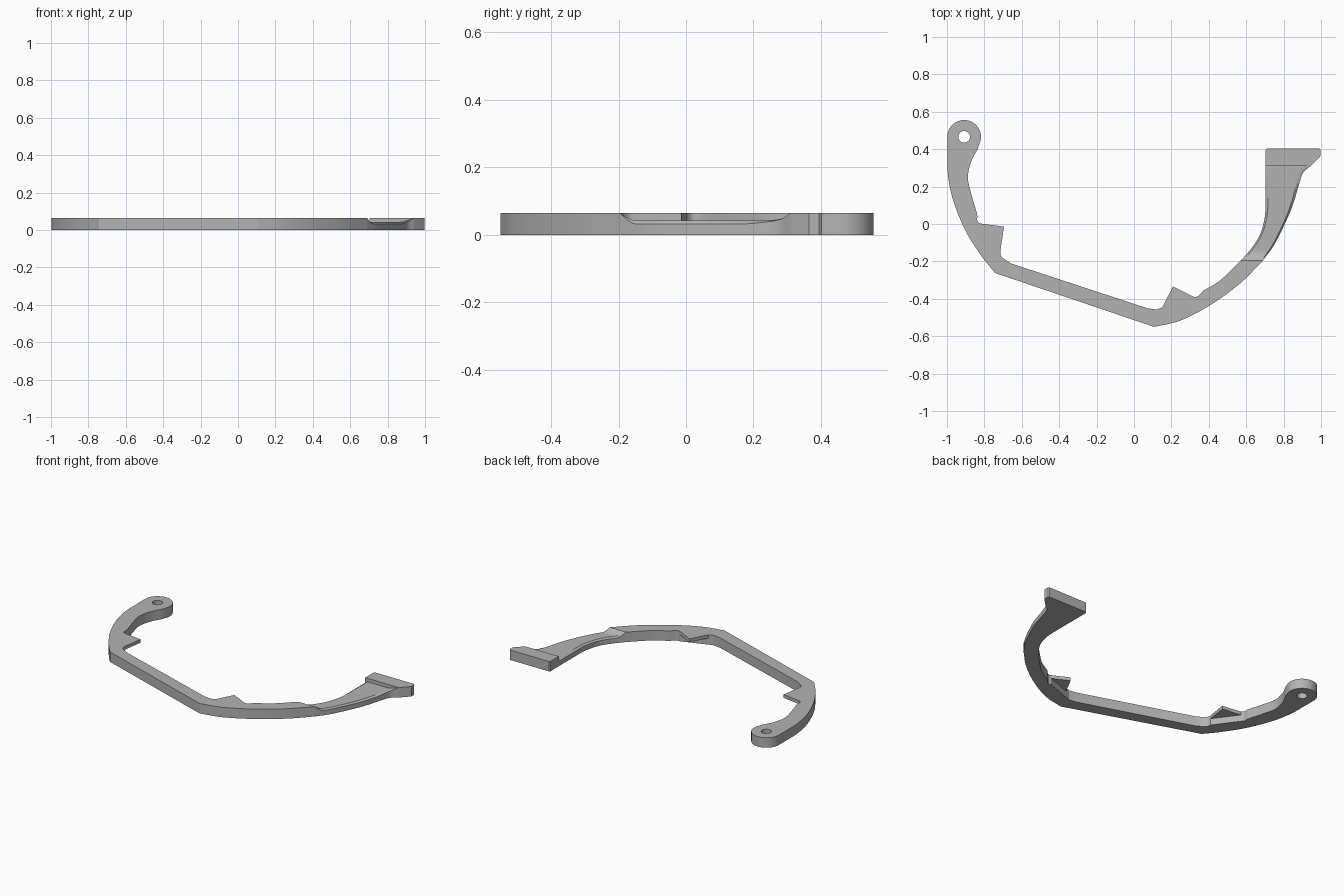
import bpy, bmesh, math
from mathutils import Vector

cube = bpy.data.objects.get("Cube")
if cube:
    bpy.data.objects.remove(cube, do_unlink=True)

TOP = 0.065      # full thickness
FLOOR = 0.042    # height of the thinned arm
CHAMFER = 0.01

grey = bpy.data.materials.new("plain grey")
grey.use_nodes = True
grey.diffuse_color = (0.45, 0.45, 0.45, 1)
grey.node_tree.nodes["Principled BSDF"].inputs["Base Color"].default_value = (0.45, 0.45, 0.45, 1)


def smooth(points, n=6):
    """Rounded path through the points, n steps per span."""
    p = [Vector(q) for q in points]
    p = [2 * p[0] - p[1]] + p + [2 * p[-1] - p[-2]]
    out = []
    for a, b, c, d in zip(p, p[1:], p[2:], p[3:]):
        for i in range(n):
            t = i / n
            out.append(0.5 * (2 * b + (c - a) * t + (2 * a - 5 * b + 4 * c - d) * t ** 2
                              + (3 * b - a - 3 * c + d) * t ** 3))
    return out + [p[-2]]


def arc(centre, radius, start, end, n):
    return [Vector((centre[0] + radius * math.cos(math.radians(start + (end - start) * i / n)),
                    centre[1] + radius * math.sin(math.radians(start + (end - start) * i / n))))
            for i in range(n + 1)]


def finish(obj):
    bpy.ops.object.select_all(action='DESELECT')
    obj.select_set(True)
    bpy.context.view_layer.objects.active = obj
    if obj.type == 'CURVE':
        bpy.ops.object.convert(target='MESH')
    obj = bpy.context.view_layer.objects.active
    bm = bmesh.new()
    bm.from_mesh(obj.data)
    bmesh.ops.remove_doubles(bm, verts=bm.verts, dist=0.0002)
    bmesh.ops.recalc_face_normals(bm, faces=bm.faces)
    bm.to_mesh(obj.data)
    bm.free()
    obj.data.materials.clear()
    obj.data.materials.append(grey)
    bpy.ops.object.shade_smooth_by_angle(angle=math.radians(25))


def plate(name, loops, z0, z1):
    """Flat outline with optional holes, extruded from z0 to z1."""
    curve = bpy.data.curves.new(name, 'CURVE')
    curve.dimensions = '2D'
    curve.fill_mode = 'BOTH'
    curve.extrude = (z1 - z0) / 2
    for loop in loops:
        spline = curve.splines.new('POLY')
        spline.points.add(len(loop) - 1)
        for pt, q in zip(spline.points, loop):
            pt.co = (q[0], q[1], 0, 1)
        spline.use_cyclic_u = True
    obj = bpy.data.objects.new(name, curve)
    bpy.context.collection.objects.link(obj)
    obj.location.z = (z0 + z1) / 2
    finish(obj)


# Main frame: pierced eye, curved hook, straight bar and lower bow
eye = (-0.908, 0.466)
hook_outer = smooth([(-0.998, 0.40), (-0.995, 0.265), (-0.968, 0.13), (-0.904, -0.03),
                     (-0.82, -0.165), (-0.743, -0.262)])
bow_outer = smooth([(0.107, -0.55), (0.246, -0.517), (0.406, -0.435), (0.567, -0.318), (0.69, -0.195)])
bow_inner = smooth([(0.572, -0.195), (0.46, -0.302), (0.37, -0.357)])
notch = smooth([(0.348, -0.382), (0.33, -0.39), (0.315, -0.388)], 3)
bar_inner = [(0.15, -0.447), (0.118, -0.457), (0.07, -0.45), (-0.66, -0.21)]
corner = smooth([(-0.705, -0.18), (-0.714, -0.165), (-0.715, -0.147)], 3)
hook_inner = smooth([(-0.825, 0.003), (-0.838, 0.02), (-0.84, 0.056), (-0.87, 0.16), (-0.888, 0.25),
                     (-0.87, 0.334), (-0.834, 0.404)])
outline = (hook_outer + bow_outer + bow_inner + notch + bar_inner + corner + hook_inner
           + arc(eye, 0.09, -15, 180, 28))
plate("main_frame", [outline, arc(eye, 0.031, 0, 345, 23)], 0, TOP)

# Thin pointed teeth, flush with the top
teeth = {
    "hook_tooth": [(-0.825, 0.003), (-0.72, -0.16), (-0.715, -0.147), (-0.695, -0.014)],
    "bow_tooth": [(0.15, -0.447), (0.16, -0.455), (0.315, -0.395), (0.315, -0.388), (0.209, -0.334)],
}
for name, shape in teeth.items():
    plate(name, [shape], TOP - 0.022, TOP)

# End pad
plate("end_pad", [[(0.703, 0.31), (0.945, 0.31), (0.99, 0.355), (0.998, 0.365), (0.998, 0.395),
                   (0.992, 0.403), (0.709, 0.403), (0.703, 0.397)]], 0, TOP)

# Thinned arm: chamfered section lofted between the inner and outer edges
arm_inner = smooth([(0.572, -0.195), (0.63, -0.127), (0.674, -0.056), (0.698, 0.03), (0.703, 0.1),
                    (0.703, 0.2), (0.703, 0.26), (0.703, 0.31)])
arm_outer = smooth([(0.69, -0.195), (0.741, -0.125), (0.782, -0.05), (0.822, 0.035), (0.85, 0.104),
                    (0.882, 0.21), (0.905, 0.275), (0.945, 0.31)])


def rise(p):
    """How far the floor climbs back to full height: entry ramp and flare."""
    ramp = max(0, 1 - (p.y + 0.195) / 0.045) ** 1.6
    flare = min(1, max(0, (p.x - 0.87) / 0.075)) ** 1.3
    return min(1, max(ramp, flare))


bm = bmesh.new()
rows = []
for a, b in zip(arm_inner, arm_outer):
    row = [bm.verts.new((a.x, a.y, 0))]
    for u in (0, 0.09, 0.3, 0.5, 0.7, 0.82, 0.92, 1):
        p = a.lerp(b, u)
        r = rise(p)
        z = FLOOR + (TOP - FLOOR) * r
        if u in (0, 1):
            z -= CHAMFER * (1 - r)
        row.append(bm.verts.new((p.x, p.y, z)))
    row.append(bm.verts.new((b.x, b.y, 0)))
    rows.append(row)
for r0, r1 in zip(rows, rows[1:]):
    for i in range(len(r0)):
        j = (i + 1) % len(r0)
        bm.faces.new((r0[i], r0[j], r1[j], r1[i]))
mesh = bpy.data.meshes.new("thin_arm")
bm.to_mesh(mesh)
bm.free()
arm = bpy.data.objects.new("thin_arm", mesh)
bpy.context.collection.objects.link(arm)
finish(arm)
